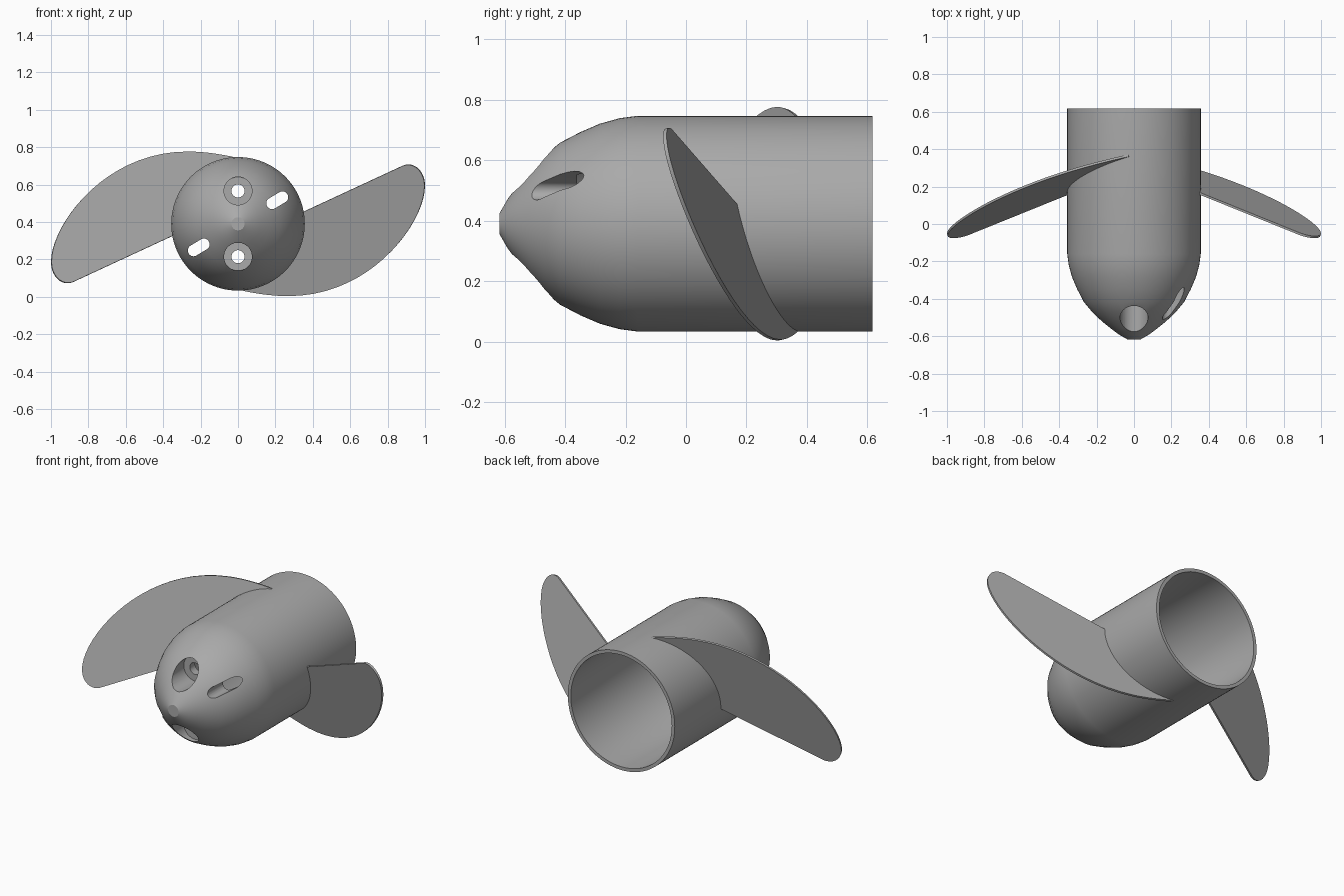
import bpy, bmesh, math
from mathutils import Vector, Matrix
from mathutils.geometry import interpolate_bezier

if "Cube" in bpy.data.objects:
    bpy.data.objects.remove(bpy.data.objects["Cube"])

AXIS_Z = 0.39
RADIUS = 0.357

grey = bpy.data.materials.new("plain grey")
grey.use_nodes = True
grey.diffuse_color = (0.4, 0.4, 0.4, 1)
grey.node_tree.nodes["Principled BSDF"].inputs["Base Color"].default_value = (0.4, 0.4, 0.4, 1)


def make_object(name, bm):
    bmesh.ops.recalc_face_normals(bm, faces=bm.faces)
    mesh = bpy.data.meshes.new(name)
    bm.to_mesh(mesh)
    bm.free()
    mesh.materials.append(grey)
    obj = bpy.data.objects.new(name, mesh)
    bpy.context.collection.objects.link(obj)
    return obj


def smooth(obj):
    bpy.ops.object.select_all(action="DESELECT")
    obj.select_set(True)
    bpy.context.view_layer.objects.active = obj
    bpy.ops.object.shade_smooth_by_angle(angle=math.radians(30))


def prism_along_y(name, outline, y0, y1):
    """Solid with an x-z outline, running from y0 to y1."""
    bm = bmesh.new()
    face = bm.faces.new([bm.verts.new((x, y0, z)) for x, z in outline])
    ext = bmesh.ops.extrude_face_region(bm, geom=[face])
    verts = [v for v in ext["geom"] if isinstance(v, bmesh.types.BMVert)]
    bmesh.ops.translate(bm, verts=verts, vec=(0, y1 - y0, 0))
    return make_object(name, bm)


def slot_outline(cx, cz, angle, half_len, r, n=16):
    """Rounded slot; half_len of zero gives a circle."""
    points = []
    for end in (0, math.pi):
        ex = cx + half_len * math.cos(angle + end)
        ez = cz + half_len * math.sin(angle + end)
        for i in range(n):
            a = angle + end - math.pi / 2 + math.pi * (i + 0.5) / n
            points.append((ex + r * math.cos(a), ez + r * math.sin(a)))
    return points


# Hub: hollow shell turned around the y axis, as (y, radius)
profile = [(-0.617, 0), (-0.617, 0.035), (-0.61, 0.047), (-0.59, 0.082), (-0.56, 0.122),
           (-0.52, 0.172), (-0.47, 0.224), (-0.417, 0.268), (-0.35, 0.303), (-0.285, 0.331),
           (-0.22, 0.349), (-0.16, RADIUS), (0.617, RADIUS), (0.617, 0.337),
           (-0.16, 0.337), (-0.28, 0.305), (-0.36, 0.265), (-0.36, 0)]
bm = bmesh.new()
verts = [bm.verts.new((r, y, AXIS_Z)) for y, r in profile]
edges = [bm.edges.new(pair) for pair in zip(verts, verts[1:])]
bmesh.ops.spin(bm, geom=verts + edges, cent=(0, 0, AXIS_Z), axis=(0, 1, 0),
               angle=math.tau, steps=96)
bmesh.ops.remove_doubles(bm, verts=bm.verts, dist=0.0005)
hub = make_object("hub", bm)

# Screw recesses with through holes, and two radial slots in the nose
cutters = []
slot_angle = math.radians(31)
for side in (1, -1):
    z = AXIS_Z + side * 0.176
    cutters.append(prism_along_y("recess_cutter", slot_outline(0, z, 0, 0, 0.075), -0.8, -0.41))
    cutters.append(prism_along_y("bolt_hole_cutter", slot_outline(0, z, 0, 0, 0.035), -0.8, -0.3))
    sx = side * 0.245 * math.cos(slot_angle)
    sz = AXIS_Z + side * 0.245 * math.sin(slot_angle)
    cutters.append(prism_along_y("slot_cutter", slot_outline(sx, sz, slot_angle, 0.032, 0.031), -0.8, -0.2))

bpy.context.view_layer.objects.active = hub
for cutter in cutters:
    cutter.hide_render = True
    mod = hub.modifiers.new("cut", "BOOLEAN")
    mod.operation = "DIFFERENCE"
    mod.solver = "EXACT"
    mod.object = cutter
    bpy.ops.object.modifier_apply(modifier=mod.name)
    bpy.data.objects.remove(cutter)
smooth(hub)

# Blades: thin flat plates on a tilted plane, with the root just inside the shell
curves = [((0.88, 0.70), (0.94, 0.725), (1.0, 0.67), (0.998, 0.59)),
          ((0.998, 0.59), (0.998, 0.40), (0.72, 0.005), (0.27, 0.005)),
          ((0.27, 0.005), (0.18, 0.005), (0.09, 0.02), (0.02, 0.035))]
outline = []
for curve in curves:
    points = interpolate_bezier(*[Vector((x, z, 0)) for x, z in curve], 20)
    outline += [(p.x, p.y) for p in points[:-1]]
for i in range(25):
    a = math.radians(-87 + 97 * i / 24)
    outline.append((0.346 * math.cos(a), AXIS_Z + 0.346 * math.sin(a)))

slope_x, slope_z = -0.28, -0.268
normal = Vector((-slope_x, 1, -slope_z)).normalized()
half_turn = (Matrix.Translation((0, 0, AXIS_Z)) @ Matrix.Rotation(math.pi, 4, "Y")
             @ Matrix.Translation((0, 0, -AXIS_Z)))
for name, turn in (("left_blade", Matrix()), ("right_blade", half_turn)):
    bm = bmesh.new()
    face = bm.faces.new([bm.verts.new(Vector((x, 0.383 + slope_x * x + slope_z * z, z)) - normal * 0.006)
                         for x, z in outline])
    ext = bmesh.ops.extrude_face_region(bm, geom=[face])
    moved = [v for v in ext["geom"] if isinstance(v, bmesh.types.BMVert)]
    bmesh.ops.translate(bm, verts=moved, vec=normal * 0.012)
    bmesh.ops.transform(bm, matrix=turn, verts=bm.verts)
    smooth(make_object(name, bm))
